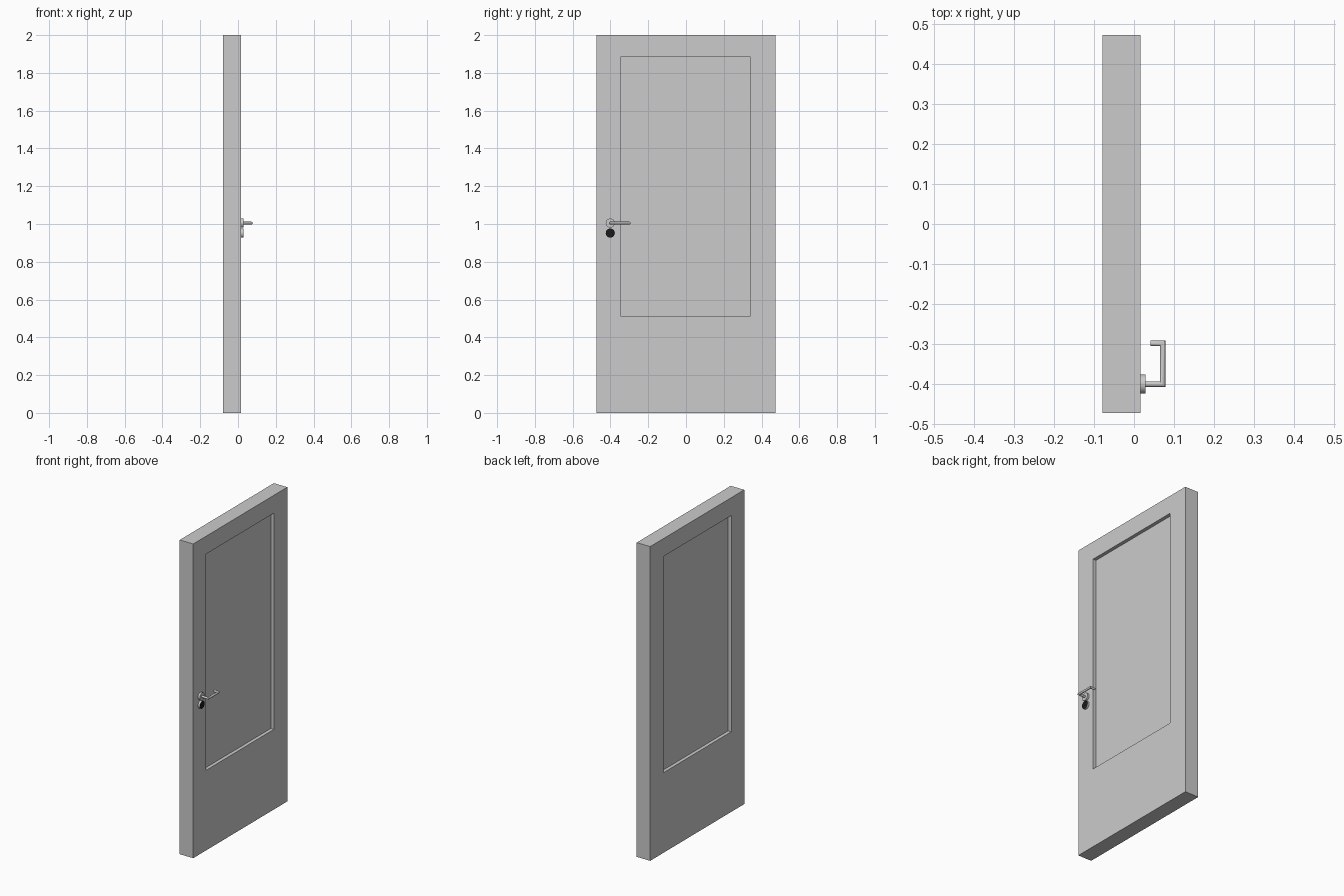
import bpy, bmesh, math
from mathutils import Vector

if "Cube" in bpy.data.objects:
    bpy.data.objects.remove(bpy.data.objects["Cube"])


def loft(name, rings, closed=False, smooth=False):
    """Skin a list of equal-length rings; cap the ends or close into a loop."""
    bm = bmesh.new()
    vs = [[bm.verts.new(p) for p in ring] for ring in rings]
    n = len(vs[0])
    pairs = list(zip(vs, vs[1:])) + ([(vs[-1], vs[0])] if closed else [])
    for a, b in pairs:
        for i in range(n):
            j = (i + 1) % n
            bm.faces.new((a[i], a[j], b[j], b[i]))
    if not closed:
        bm.faces.new(vs[0])
        bm.faces.new(vs[-1])
    bmesh.ops.recalc_face_normals(bm, faces=bm.faces)
    mesh = bpy.data.meshes.new(name)
    bm.to_mesh(mesh)
    bm.free()
    ob = bpy.data.objects.new(name, mesh)
    bpy.context.collection.objects.link(ob)
    if smooth:
        bpy.ops.object.select_all(action='DESELECT')
        ob.select_set(True)
        bpy.context.view_layer.objects.active = ob
        bpy.ops.object.shade_smooth_by_angle(angle=math.radians(35))
    return ob


def rect(x, y0, y1, z0, z1):
    return [(x, y0, z0), (x, y1, z0), (x, y1, z1), (x, y0, z1)]


def circle(centre, across, radius, n=32):
    """Ring spanned by the horizontal vector 'across' and the z axis."""
    c, a, up = Vector(centre), Vector(across), Vector((0, 0, 1))
    return [c + radius * (a * math.cos(t) + up * math.sin(t))
            for t in (2 * math.pi * i / n for i in range(n))]


def material(name, value):
    m = bpy.data.materials.new(name)
    m.diffuse_color = (value, value, value, 1)
    m.use_nodes = True
    m.node_tree.nodes["Principled BSDF"].inputs["Base Color"].default_value = m.diffuse_color
    return m


BACK, FRONT, RECESS = -0.079, 0.016, 0.022
outer = (-0.473, 0.473, 0.0, 2.0)
inner = (-0.343, 0.339, 0.51, 1.886)

# Door leaf with a window opening
loft("door_leaf", [rect(BACK, *outer), rect(FRONT, *outer),
                   rect(FRONT, *inner), rect(BACK, *inner)], closed=True)

# Window panel, recessed on both sides
panel = loft("window_panel", [rect(BACK + RECESS, *inner),
                              rect(FRONT - RECESS, *inner)])
panel.data.materials.append(material("panel_grey", 0.6))

# Round plates: handle rosette and lock plate
HY, HZ = -0.401, 1.005
Y = (0, 1, 0)
for name, z in (("handle_rosette", HZ), ("lock_plate", 0.952)):
    plate = loft(name, [circle((x, HY, z), Y, 0.024) for x in (FRONT, 0.029)],
                 smooth=True)

# Black face on the lock plate
plate.data.materials.append(material("plate_grey", 0.8))
plate.data.materials.append(material("lock_black", 0.01))
for f in plate.data.polygons:
    if f.normal.x > 0.9:
        f.material_index = 1

# Lever handle: round bar with mitred corners
path = [((0.029, HY, HZ), Y),
        ((0.0715, HY, HZ), (-1, 1, 0)),
        ((0.0715, -0.299, HZ), (-1, -1, 0)),
        ((0.041, -0.299, HZ), (0, -1, 0))]
loft("lever_handle", [circle(p, a, 0.007, 24) for p, a in path], smooth=True)
